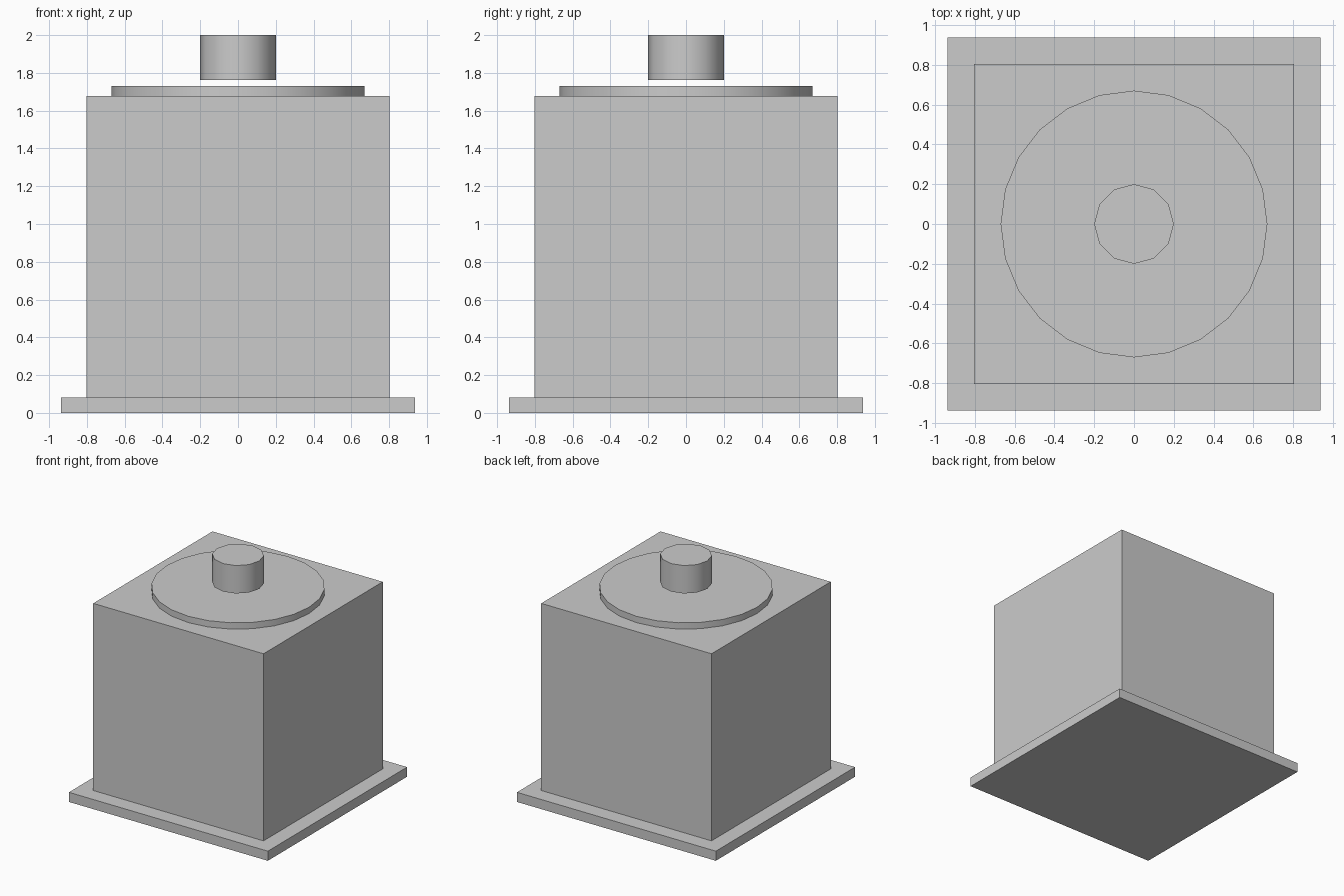
import bpy

if "Cube" in bpy.data.objects:
    bpy.data.objects.remove(bpy.data.objects["Cube"])


def block(name, half, z0, z1):
    bpy.ops.mesh.primitive_cube_add(size=1, location=(0, 0, (z0 + z1) / 2))
    ob = bpy.context.object
    ob.name = name
    ob.scale = (2 * half, 2 * half, z1 - z0)
    bpy.ops.object.transform_apply(location=False, rotation=False, scale=True)
    return ob


def disc(name, sides, radius, z0, z1):
    bpy.ops.mesh.primitive_cylinder_add(vertices=sides, radius=radius, depth=z1 - z0,
                                        location=(0, 0, (z0 + z1) / 2))
    ob = bpy.context.object
    ob.name = name
    bpy.ops.object.shade_smooth_by_angle(angle=0.7)
    return ob


# Square plinth and main box
block("base_plate", 0.938, 0.0, 0.082)
block("body", 0.803, 0.082, 1.677)

# Round lid plate and the button hovering above it
disc("top_plate", 24, 0.67, 1.677, 1.731)
disc("button", 12, 0.20, 1.762, 2.0)
